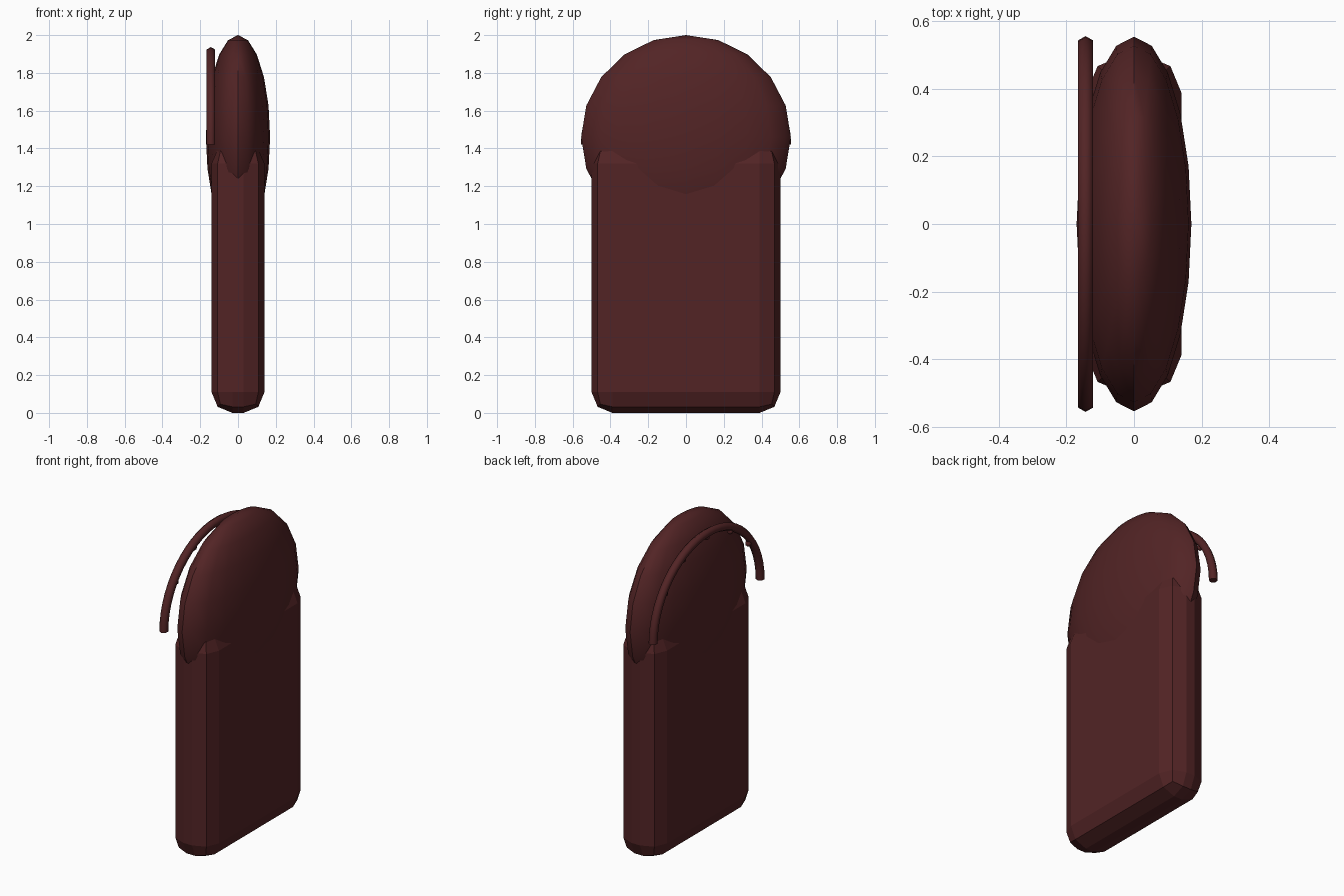
import bpy
import math
from math import sin, cos, radians
from mathutils import Vector

cube = bpy.data.objects.get("Cube")
if cube:
    bpy.data.objects.remove(cube, do_unlink=True)

# Single dark red-brown material
COLOUR = (0.085, 0.0175, 0.0185, 1)
mat = bpy.data.materials.new("dark_maroon")
mat.use_nodes = True
mat.diffuse_color = COLOUR
bsdf = mat.node_tree.nodes["Principled BSDF"]
bsdf.inputs["Base Color"].default_value = COLOUR
bsdf.inputs["Roughness"].default_value = 0.8


def finish(name, smooth=True):
    ob = bpy.context.object
    ob.name = name
    ob.data.materials.append(mat)
    bpy.ops.object.transform_apply(location=False, rotation=True, scale=True)
    if smooth:
        bpy.ops.object.shade_smooth_by_angle(angle=radians(35))
    return ob


# Slab body with chunky two-step bevel
BODY_H = 1.43
bpy.ops.mesh.primitive_cube_add(size=1, location=(0, 0, BODY_H / 2))
bpy.context.object.scale = (0.28, 1.0, BODY_H)
body = finish("body", smooth=False)
bevel = body.modifiers.new("bevel", 'BEVEL')
bevel.width = 0.11
bevel.segments = 2

# Flattened dome on top
bpy.ops.mesh.primitive_uv_sphere_add(segments=20, ring_count=10, radius=1,
                                     location=(0, 0, 1.46))
bpy.context.object.scale = (0.17, 0.555, 0.54)
finish("dome")

# Arched band beside the dome: hexagonal tube swept along a half ellipse
ARC_X, ARC_Z, RY, RZ, TUBE = -0.1435, 1.42, 0.531, 0.491, 0.0256
STEPS, SIDES = 28, 6


def arc_point(angle, scale=1.0):
    return Vector((ARC_X, RY * scale * sin(angle), ARC_Z + RZ * scale * cos(angle)))


verts, faces = [], []
for i in range(STEPS + 1):
    a = math.pi * (i / STEPS - 0.5)
    normal = Vector((0, sin(a) / RY, cos(a) / RZ)).normalized()
    for k in range(SIDES):
        t = math.tau * k / SIDES
        verts.append(arc_point(a) + TUBE * (normal * cos(t) + Vector((sin(t), 0, 0))))
for i in range(STEPS):
    for k in range(SIDES):
        p, q = i * SIDES, (i + 1) * SIDES
        n = (k + 1) % SIDES
        faces.append((p + k, p + n, q + n, q + k))
faces.append(tuple(reversed(range(SIDES))))
faces.append(tuple(STEPS * SIDES + k for k in range(SIDES)))
mesh = bpy.data.meshes.new("arch_band")
mesh.from_pydata(verts, [], faces)
band = bpy.data.objects.new("arch_band", mesh)
bpy.context.collection.objects.link(band)
bpy.ops.object.select_all(action='DESELECT')
band.select_set(True)
bpy.context.view_layer.objects.active = band
bpy.ops.object.mode_set(mode='EDIT')
bpy.ops.mesh.select_all(action='SELECT')
bpy.ops.mesh.normals_make_consistent(inside=False)
bpy.ops.object.mode_set(mode='OBJECT')
finish("arch_band", smooth=False)
bpy.ops.object.shade_smooth_by_angle(angle=radians(65))

# Small studs along the inner side of the band
for i in range(-2, 3):
    bpy.ops.mesh.primitive_uv_sphere_add(segments=10, ring_count=6, radius=0.018,
                                         location=arc_point(radians(27.5 * i), 0.95))
    finish(f"band_stud_{i + 3}")
